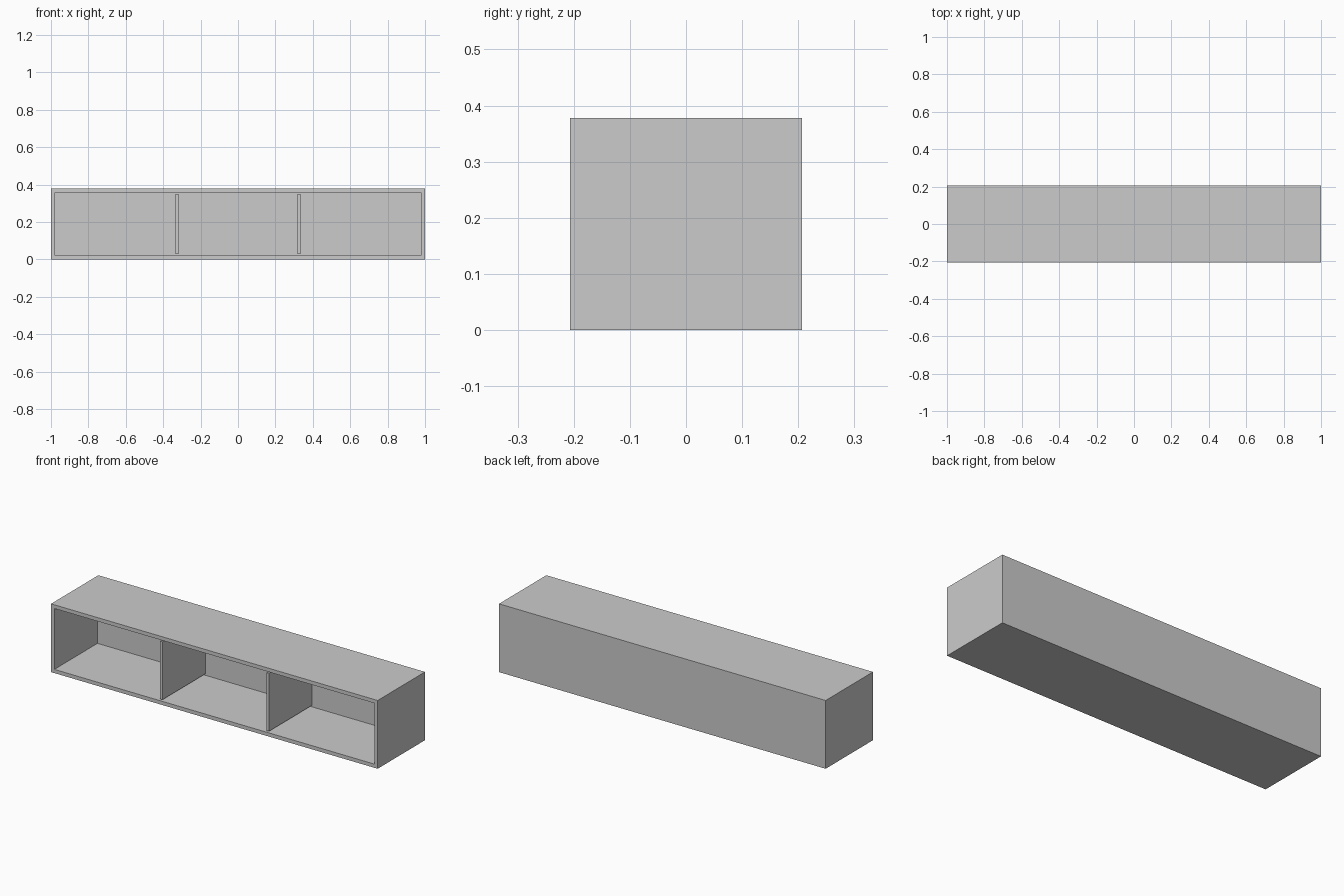
import bpy
import bmesh
from mathutils import Matrix, Vector

if "Cube" in bpy.data.objects:
    bpy.data.objects.remove(bpy.data.objects["Cube"], do_unlink=True)

WIDTH, HEIGHT = 2.0, 0.378
FRONT, BACK = -0.207, 0.207
SEAM = 0.2            # where the thin back panel meets the cabinet
INNER_BACK = 0.17     # rear wall of the compartments
WALL = 0.029
DIVIDER = 0.016

# Single grey finish
grey = bpy.data.materials.new("light grey")
grey.use_nodes = True
grey.diffuse_color = (0.6, 0.6, 0.6, 1)
grey.node_tree.nodes["Principled BSDF"].inputs["Base Color"].default_value = grey.diffuse_color


def box_mesh(low, high):
    low, high = Vector(low), Vector(high)
    bm = bmesh.new()
    place = Matrix.Translation((low + high) / 2) @ Matrix.Diagonal((*(high - low), 1))
    bmesh.ops.create_cube(bm, size=1, matrix=place)
    return bm


def finish(bm, name):
    bmesh.ops.recalc_face_normals(bm, faces=bm.faces)
    mesh = bpy.data.meshes.new(name)
    bm.to_mesh(mesh)
    bm.free()
    mesh.materials.append(grey)
    obj = bpy.data.objects.new(name, mesh)
    bpy.context.collection.objects.link(obj)
    return obj


# Cabinet: box with its front inset to a frame and pushed in
bm = box_mesh((-WIDTH / 2, FRONT, 0), (WIDTH / 2, SEAM, HEIGHT))
front = min(bm.faces, key=lambda f: f.calc_center_median().y)
bmesh.ops.inset_region(bm, faces=[front], thickness=WALL)
pushed = bmesh.ops.extrude_discrete_faces(bm, faces=[front])["faces"][0]
bmesh.ops.translate(bm, verts=pushed.verts, vec=(0, INNER_BACK - FRONT, 0))
finish(bm, "cabinet")

# Thin back panel
finish(box_mesh((-WIDTH / 2, SEAM, 0), (WIDTH / 2, BACK, HEIGHT)), "back_panel")

# Two upright dividers making three equal compartments
bay = (WIDTH - 2 * WALL - 2 * DIVIDER) / 3
centre = (bay + DIVIDER) / 2
for side, name in ((-1, "right_divider"), (1, "left_divider")):
    x = side * centre
    finish(box_mesh((x - DIVIDER / 2, FRONT + 0.001, WALL),
                    (x + DIVIDER / 2, INNER_BACK, HEIGHT - WALL)), name)
